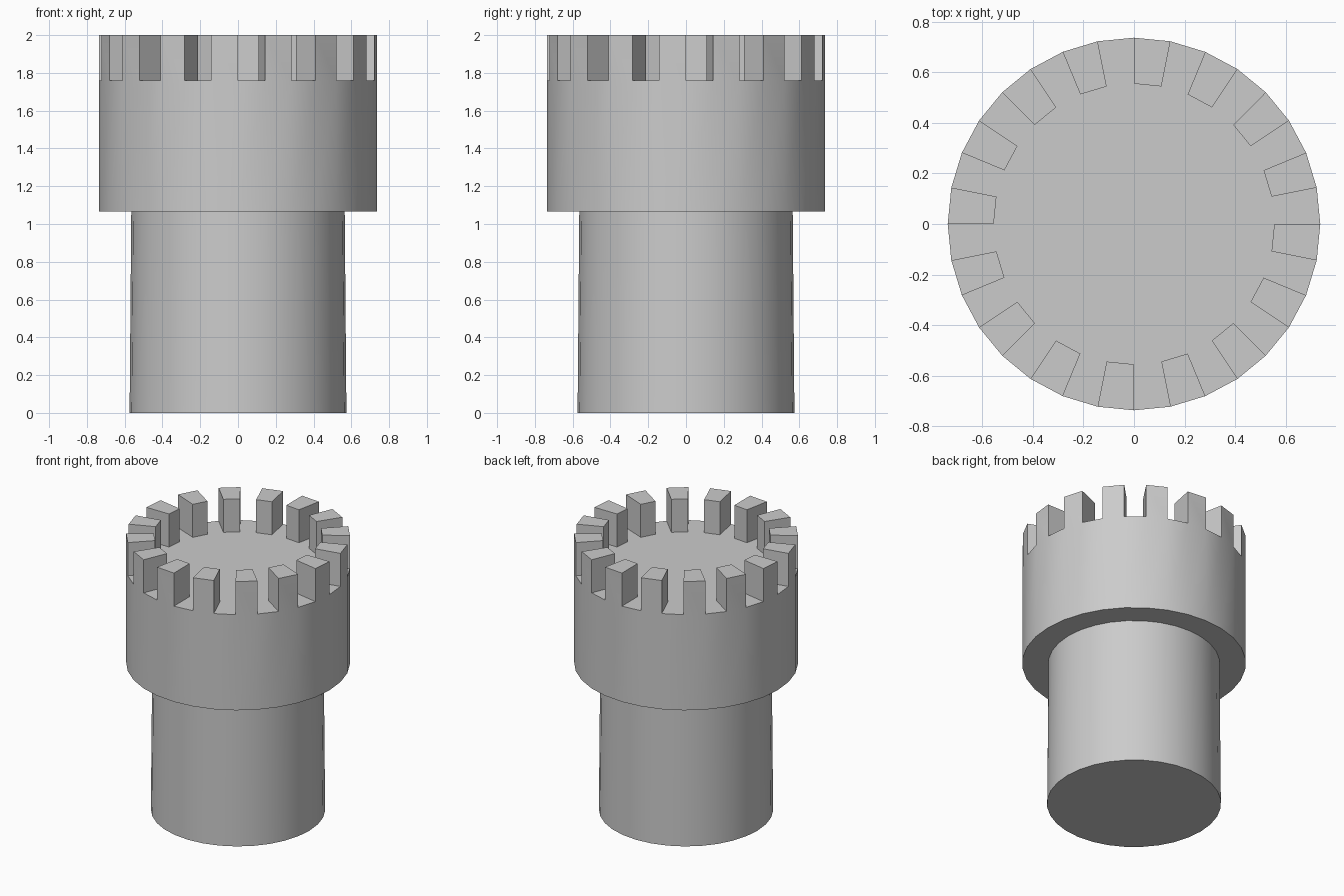
import bpy, bmesh, math

if "Cube" in bpy.data.objects:
    bpy.data.objects.remove(bpy.data.objects["Cube"])

SIDES = 32
STEP = 2 * math.pi / SIDES
R_TOP, R_INNER = 0.737, 0.555
R_SHAFT_TOP, R_SHAFT_BASE = 0.565, 0.574
Z_LEDGE, Z_FLOOR, Z_TOP = 1.065, 1.76, 2.0


def ring(bm, radius, z):
    return [bm.verts.new((radius * math.cos(i * STEP), radius * math.sin(i * STEP), z))
            for i in range(SIDES)]


def bridge(bm, lower, upper):
    return [bm.faces.new((lower[i], lower[(i + 1) % SIDES], upper[(i + 1) % SIDES], upper[i]))
            for i in range(SIDES)]


bm = bmesh.new()

# Shaft, ledge and tower head
base = ring(bm, R_SHAFT_BASE, 0)
neck = ring(bm, R_SHAFT_TOP, Z_LEDGE)
ledge = ring(bm, R_TOP, Z_LEDGE)
rim = ring(bm, R_TOP, Z_FLOOR)
inner = ring(bm, R_INNER, Z_FLOOR)
bm.faces.new(base[::-1])
bridge(bm, base, neck)
bridge(bm, neck, ledge)
bridge(bm, ledge, rim)
walkway = bridge(bm, rim, inner)
bm.faces.new(inner)

# Battlements: every other walkway segment raised
raised = bmesh.ops.extrude_discrete_faces(bm, faces=walkway[1::2])["faces"]
for face in raised:
    loop = list(face.verts)
    low = [v.co.copy() for v in loop]
    for v in loop:
        v.co.z = Z_TOP
bmesh.ops.remove_doubles(bm, verts=bm.verts, dist=1e-5)
bmesh.ops.recalc_face_normals(bm, faces=bm.faces)

mesh = bpy.data.meshes.new("battlement_tower")
bm.to_mesh(mesh)
bm.free()
tower = bpy.data.objects.new("battlement_tower", mesh)
bpy.context.collection.objects.link(tower)

# Smooth round walls, crisp corners
bpy.context.view_layer.objects.active = tower
tower.select_set(True)
bpy.ops.object.shade_smooth_by_angle(angle=math.radians(30))
